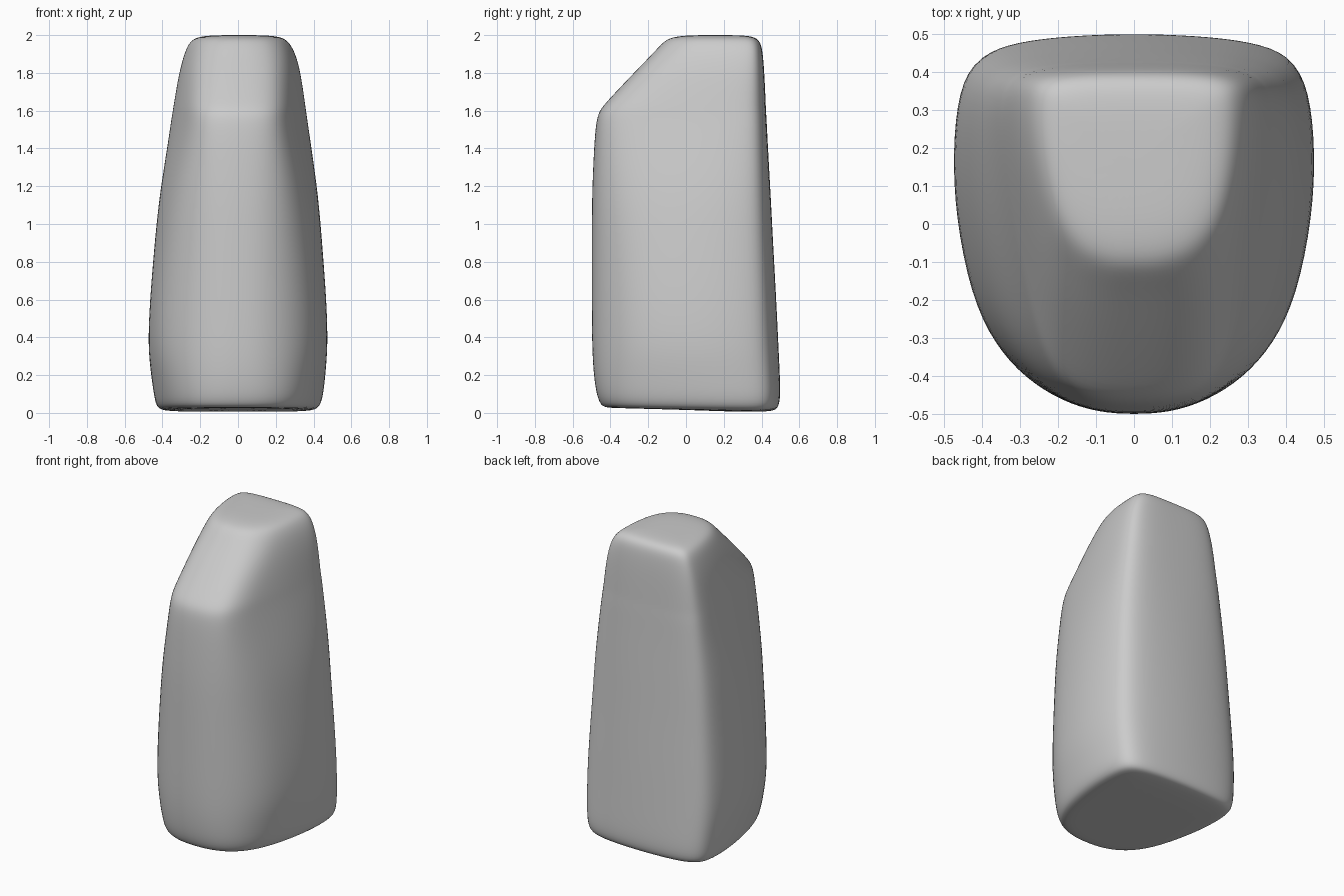
import bpy, bmesh

# Half cross-sections, back centre to front centre (x fraction, y fraction)
BASE = [(0, 1), (.35, .985), (.65, .95), (.87, .88), (.965, .72), (1, .4), (.985, .05),
        (.9, -.37), (.77, -.63), (.6, -.81), (.4, -.93), (.2, -.99), (0, -1)]
MID = [(0, 1), (.4, .995), (.74, .97), (.94, .90), (1, .75), (.985, .45), (.92, .05),
       (.8, -.4), (.70, -.68), (.57, -.87), (.4, -.96), (.2, -.995), (0, -1)]
TOP = [(0, 1), (.4, 1), (.76, .97), (.94, .89), (1, .74), (1, .4), (.97, -.02),
       (.89, -.42), (.76, -.68), (.59, -.86), (.4, -.95), (.2, -1), (0, -1)]

# z, left half width, right half width, front y, back y,
# profile (0 = BASE, 1 = MID, 2 = TOP)
ROWS = [
    (.015, .20, .20, -.22, .25, .4),
    (.015, .395, .39, -.42, .45, .4),
    (.03, .435, .435, -.452, .490, .4),
    (.09, .450, .457, -.475, .502, .35),
    (.20, .465, .467, -.490, .499, .2),
    (.35, .481, .480, -.499, .492, 0),
    (.60, .470, .472, -.500, .480, 0),
    (.90, .446, .450, -.500, .463, .15),
    (1.15, .422, .431, -.499, .450, .4),
    (1.40, .380, .394, -.488, .435, .8),
    (1.54, .358, .372, -.477, .428, 1),
    (1.60, .348, .363, -.460, .424, 1),
    (1.65, .340, .356, -.418, .422, 1.1),
    (1.80, .314, .334, -.276, .415, 1.4),
    (1.90, .286, .306, -.178, .407, 1.7),
    (1.955, .262, .276, -.128, .397, 1.9),
    (1.985, .23, .243, -.09, .374, 2),
    (1.997, .17, .185, -.02, .33, 2),
    (2.0, .08, .09, .07, .24, 2),
]


def section(z, left, right, front, back, blend):
    """Closed ring of points for one height."""
    lo, hi, t = (BASE, MID, blend) if blend <= 1 else (MID, TOP, blend - 1)
    half = [tuple(a + (b - a) * t for a, b in zip(p, q)) for p, q in zip(lo, hi)]
    mid, depth = (front + back) / 2, (back - front) / 2
    tilt = .01 * max(0, 1 - z / .3)
    cut = .07 * max(0, blend - 1)       # front left shoulder is a little more worn
    pts = [(x * right, mid + y * depth, z - y * tilt) for x, y in half]
    pts += [(-x * left * (1 - cut * max(0, .4 - y)), mid + y * depth, z - y * tilt)
            for x, y in half[-2:0:-1]]
    return pts


# Tapered standing stone, lofted through the sections
bm = bmesh.new()
rings = [[bm.verts.new(p) for p in section(*row)] for row in ROWS]
n = len(rings[0])
for a, b in zip(rings, rings[1:]):
    for i in range(n):
        j = (i + 1) % n
        bm.faces.new((a[i], a[j], b[j], b[i]))
bm.faces.new(rings[0])
bm.faces.new(rings[-1])
bmesh.ops.recalc_face_normals(bm, faces=bm.faces)
for f in bm.faces:
    f.smooth = True
mesh = bpy.data.meshes.new("standing_stone")
bm.to_mesh(mesh)
bm.free()
stone = bpy.data.objects.new("standing_stone", mesh)
bpy.context.collection.objects.link(stone)

# Soft worn edges
sub = stone.modifiers.new("soften", 'SUBSURF')
sub.levels = sub.render_levels = 2
